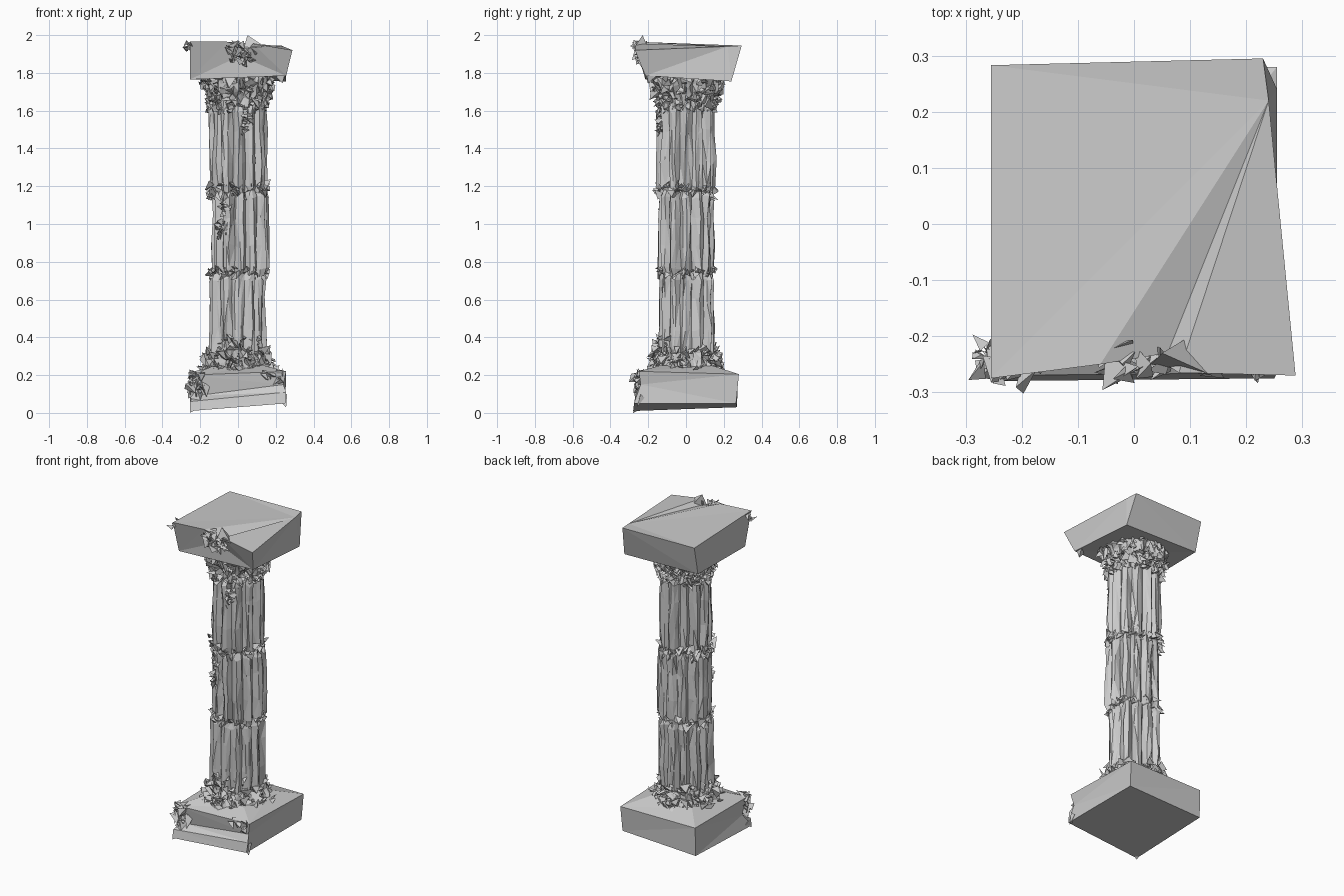
import bpy, bmesh, math, random
from mathutils import Vector

random.seed(7)
R = random.uniform


def make(name, verts, faces):
    me = bpy.data.meshes.new(name)
    me.from_pydata(verts, [], faces)
    bm = bmesh.new()
    bm.from_mesh(me)
    bmesh.ops.recalc_face_normals(bm, faces=bm.faces)
    bmesh.ops.triangulate(bm, faces=bm.faces)
    bm.to_mesh(me)
    bm.free()
    ob = bpy.data.objects.new(name, me)
    bpy.context.collection.objects.link(ob)
    return ob


def loft(name, profile, flutes=12, depth=0.02, jitter=0.006, cx=0.0, cy=0.0):
    """Weathered, fluted body lofted through (radius, z) rings."""
    n = flutes * 4
    offs = [1.0, 0.75, 0.0, 0.75]
    side = [R(-jitter, jitter) for _ in range(n)]
    verts, faces = [], []
    for r, z in profile:
        for i in range(n):
            a = 2 * math.pi * (i + R(-0.35, 0.35)) / n
            rr = r - depth * (1 - offs[i % 4]) + side[i] + R(-jitter, jitter)
            verts.append((cx + rr * math.cos(a), cy + rr * math.sin(a), z + R(-2, 2) * jitter))
    for k in range(len(profile) - 1):
        for i in range(n):
            j = (i + 1) % n
            faces.append((k * n + i, k * n + j, (k + 1) * n + j, (k + 1) * n + i))
    faces.append(tuple(range(n))[::-1])
    faces.append(tuple((len(profile) - 1) * n + i for i in range(n)))
    return make(name, verts, faces)


def chips(name, count, place, size):
    """Jagged stone splinters: small irregular tetrahedra."""
    verts, faces = [], []
    for _ in range(count):
        c = Vector(place())
        b = len(verts)
        s = size * R(0.5, 1.3)
        for d in ((1, 1, 1), (-1, -1, 1), (-1, 1, -1), (1, -1, -1)):
            verts.append(c + Vector([s * (k * 0.5 + R(-0.7, 0.7)) for k in d]))
        faces += [(b, b + 1, b + 2), (b, b + 2, b + 3), (b, b + 3, b + 1), (b + 1, b + 3, b + 2)]
    return make(name, verts, faces)


def band(r0, r1, z0, z1, a0=0.0, a1=360.0):
    """Random points on a cone band, optionally limited to an arc in degrees."""
    def place():
        t, a = R(0, 1), math.radians(R(a0, a1))
        r = r0 + (r1 - r0) * t + R(-0.01, 0.006)
        return r * math.cos(a), r * math.sin(a), z0 + (z1 - z0) * t
    return place


def patch(x0, x1, y0, y1, z0, z1):
    return lambda: (R(x0, x1), R(y0, y1), R(z0, z1))


# Square plinth: tilted underside, creased front, top rising to the foot
make("plinth", [
    (-0.255, -0.28, 0.01), (0.25, -0.275, 0.05), (0.25, 0.265, 0.05), (-0.255, 0.27, 0.03),
    (-0.25, -0.245, 0.20), (0.255, -0.25, 0.22), (0.255, 0.28, 0.205), (-0.255, 0.275, 0.205),
    (-0.255, -0.27, 0.06), (0.255, -0.265, 0.11), (-0.23, -0.225, 0.09), (0.24, -0.24, 0.15),
    (-0.14, -0.14, 0.245), (0.14, -0.14, 0.25), (0.14, 0.14, 0.25), (-0.14, 0.14, 0.245)],
    [(0, 3, 2, 1), (1, 2, 6, 5, 11, 9), (2, 3, 7, 6), (3, 0, 8, 10, 4, 7),
     (0, 1, 9, 8), (8, 9, 11, 10), (10, 11, 5, 4), (12, 13, 14, 15),
     (4, 5, 13, 12), (5, 6, 14, 13), (6, 7, 15, 14), (7, 4, 12, 15)])

# Worn moulded foot
loft("foot_moulding", [(0.185, 0.21), (0.185, 0.235), (0.17, 0.255), (0.158, 0.28),
                       (0.15, 0.32)], depth=0.015, jitter=0.009)

# Three fluted drums, slightly out of line
drums = [(0.29, 0.735, 0.0, 0.0), (0.735, 1.17, 0.01, 0.0), (1.17, 1.63, 0.003, 0.0)]
for i, (z0, z1, cx, cy) in enumerate(drums):
    h = z1 - z0
    prof = [(0.14, z0), (0.15, z0 + 0.03), (0.152, z0 + h * 0.35),
            (0.148, z0 + h * 0.7), (0.15, z1 - 0.03), (0.14, z1)]
    loft(f"shaft_drum_{i + 1}", prof, depth=0.03, jitter=0.007, cx=cx, cy=cy)

# Flaring capital
loft("capital", [(0.143, 1.60), (0.15, 1.62), (0.142, 1.65), (0.155, 1.68),
                 (0.175, 1.72), (0.185, 1.76), (0.18, 1.79)], depth=0.022, jitter=0.01)

# Square abacus, flared upwards, with a crack running over its top
make("abacus", [
    (-0.255, -0.215, 1.765), (0.255, -0.215, 1.785), (0.255, 0.24, 1.755), (-0.25, 0.24, 1.765),
    (-0.255, -0.275, 1.965), (0.288, -0.27, 1.92), (0.23, 0.295, 1.945), (-0.255, 0.283, 1.945),
    (-0.06, -0.25, 1.965), (0.06, -0.23, 1.93), (0.08, -0.265, 1.955), (0.24, 0.22, 1.94),
    (0.01, -0.22, 1.89)],
    [(0, 3, 2, 1), (1, 2, 6, 11, 5), (2, 3, 7, 6), (3, 0, 4, 7),
     (0, 1, 12), (0, 12, 8), (0, 8, 4), (1, 5, 10), (1, 10, 12), (12, 10, 9), (8, 12, 9),
     (4, 8, 11), (4, 11, 7), (7, 11, 6), (8, 9, 11), (9, 10, 11), (10, 5, 11)])

# Splinters along joints, foot, capital and broken corners
chips("foot_rubble", 150, band(0.195, 0.145, 0.22, 0.35), 0.026)
chips("front_rubble", 40, band(0.19, 0.145, 0.23, 0.40, 215, 325), 0.028)
chips("lower_joint_chips", 55, band(0.14, 0.148, 0.71, 0.77), 0.023)
chips("upper_joint_chips", 70, band(0.14, 0.15, 1.14, 1.21), 0.025)
chips("capital_leaves", 240, band(0.145, 0.19, 1.60, 1.77), 0.024)
chips("abacus_front_break", 40, patch(-0.05, 0.09, -0.265, -0.22, 1.86, 1.96), 0.024)
chips("abacus_side_break", 10, patch(-0.28, -0.25, -0.26, -0.21, 1.93, 1.96), 0.02)
chips("plinth_left_break", 40, patch(-0.26, -0.18, -0.265, -0.22, 0.10, 0.21), 0.028)
chips("plinth_right_break", 10, patch(0.14, 0.25, -0.26, -0.23, 0.17, 0.22), 0.026)
chips("shaft_scar", 25, band(0.14, 0.14, 0.92, 1.12, 222, 250), 0.024)
chips("shaft_top_scar", 14, band(0.145, 0.15, 1.47, 1.6, 275, 295), 0.024)


def shard(name, pts):
    make(name, pts, [(0, 1, 2), (1, 3, 2), (3, 0, 2), (0, 3, 1)])


# Larger broken shards
shard("abacus_peak", [(0.03, -0.25, 1.93), (0.14, -0.27, 1.94), (0.05, -0.23, 2.0), (0.10, -0.20, 1.93)])
shard("abacus_lower_spur", [(0.20, -0.2, 1.78), (0.255, -0.15, 1.79), (0.235, -0.2, 1.745), (0.25, -0.21, 1.8)])
shard("plinth_corner_spur", [(0.20, -0.25, 0.08), (0.25, -0.22, 0.08), (0.255, -0.26, 0.03), (0.26, -0.24, 0.1)])
shard("plinth_foot_corner", [(-0.255, -0.28, 0.0), (-0.2, -0.27, 0.03), (-0.25, -0.22, 0.03), (-0.25, -0.27, 0.05)])
